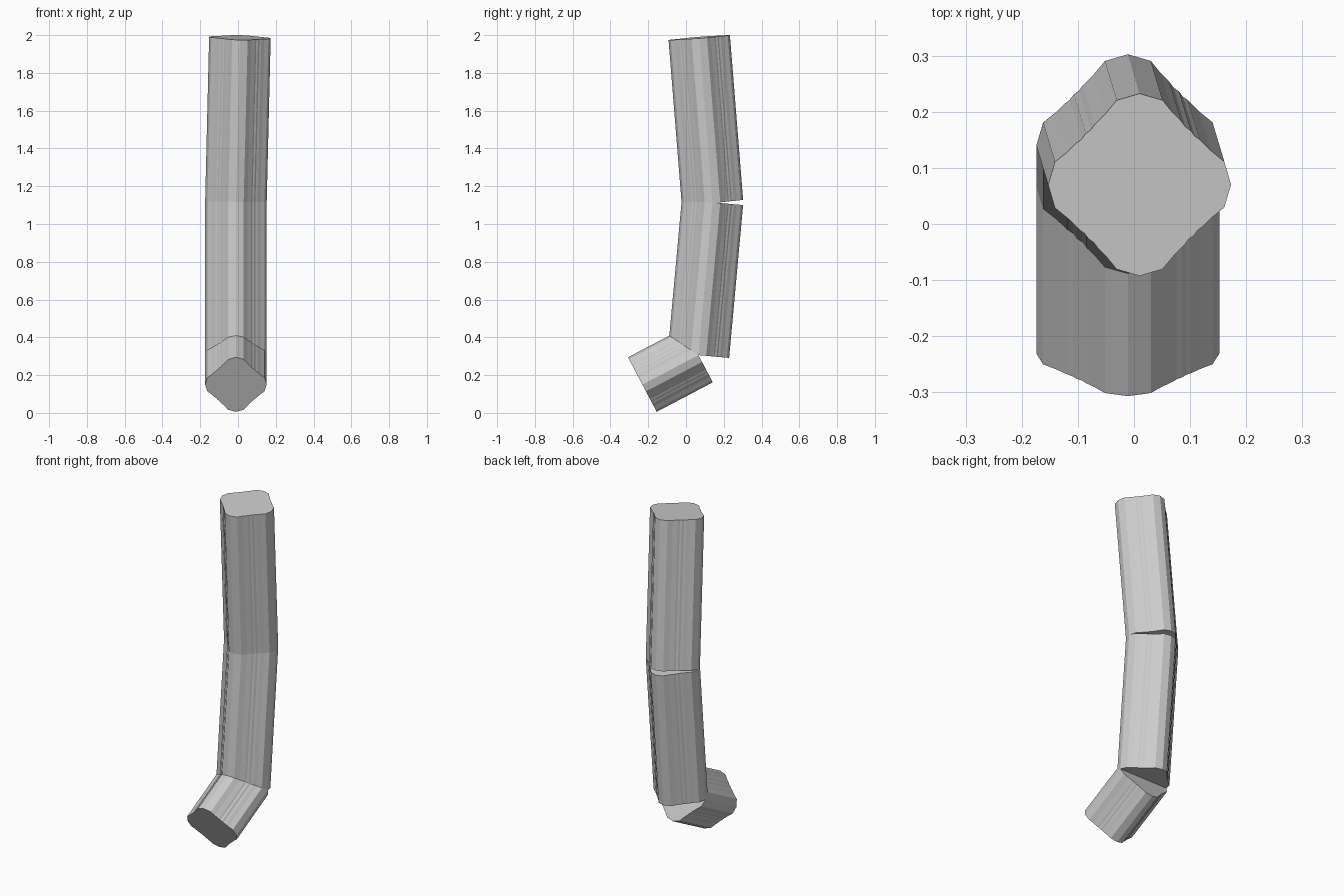
import bpy, bmesh
from mathutils import Vector

if "Cube" in bpy.data.objects:
    bpy.data.objects.remove(bpy.data.objects["Cube"])

# Cross-section: diamond with blunted corners and faintly fluted, slightly hollow sides
R, A, B = 0.163, 0.041, 0.151
FLUTES = [(0.2, 0.003), (0.38, 0.003), (0.45, 0.005), (0.52, 0.003),
          (0.6, 0.005), (0.68, 0.003), (0.82, 0.003)]
quarter = [Vector((R, 0)), Vector((B, A))]
for t, depth in FLUTES:
    p = Vector((B, A)).lerp(Vector((A, B)), t)
    quarter.append(p - Vector((depth, depth)) * 0.7)
quarter.append(Vector((A, B)))
section = []
for k in range(4):
    for p in quarter:
        x, y = p
        for _ in range(k):
            x, y = -y, x
        section.append((x, y))
N = len(section)

# Centre line from the foot up to the top, with two bends
path = [Vector(p) for p in ((-0.011, -0.231, 0.15), (-0.011, 0.066, 0.306),
                            (-0.011, 0.14, 1.115), (0.01, 0.07, 1.987))]


def frame(a, b):
    d = (b - a).normalized()
    across = Vector((0, d.z, -d.y)).normalized()
    return across.cross(d), across


frames = [frame(path[i], path[i + 1]) for i in range(3)]
bm = bmesh.new()


def ring(point, side, across):
    return [bm.verts.new(point + side * u + across * v) for u, v in section]


# Each bend is mitred on the front half and left as an open cut on the back half
starts, ends = [ring(path[0], *frames[0])], []
half = N // 2
for j in (1, 2):
    lo, hi = frames[j - 1], frames[j]
    mitre = (lo[1] + hi[1]) / (1 + lo[1].dot(hi[1]))
    below, above = [], []
    for i, (u, v) in enumerate(section):
        if 0 < i < half:
            below.append(bm.verts.new(path[j] + lo[0] * u + lo[1] * v))
            above.append(bm.verts.new(path[j] + hi[0] * u + hi[1] * v))
        else:
            shared = bm.verts.new(path[j] + Vector((u, 0, 0)) + mitre * v)
            below.append(shared)
            above.append(shared)
    ends.append(below)
    starts.append(above)
    # Walls of the open cut
    bm.faces.new(below[:half + 1])
    bm.faces.new(above[:half + 1][::-1])
ends.append(ring(path[3], *frames[2]))

# Side walls and end caps
for a, b in zip(starts, ends):
    for i in range(N):
        k = (i + 1) % N
        bm.faces.new((a[i], a[k], b[k], b[i]))
bm.faces.new(starts[0][::-1])
bm.faces.new(ends[-1])

mesh = bpy.data.meshes.new("bent_bar")
bm.to_mesh(mesh)
bm.free()
bar = bpy.data.objects.new("bent_bar", mesh)
bpy.context.collection.objects.link(bar)

grey = bpy.data.materials.new("light_grey")
grey.diffuse_color = (0.6, 0.6, 0.6, 1)
grey.use_nodes = True
grey.node_tree.nodes["Principled BSDF"].inputs["Base Color"].default_value = grey.diffuse_color
mesh.materials.append(grey)
